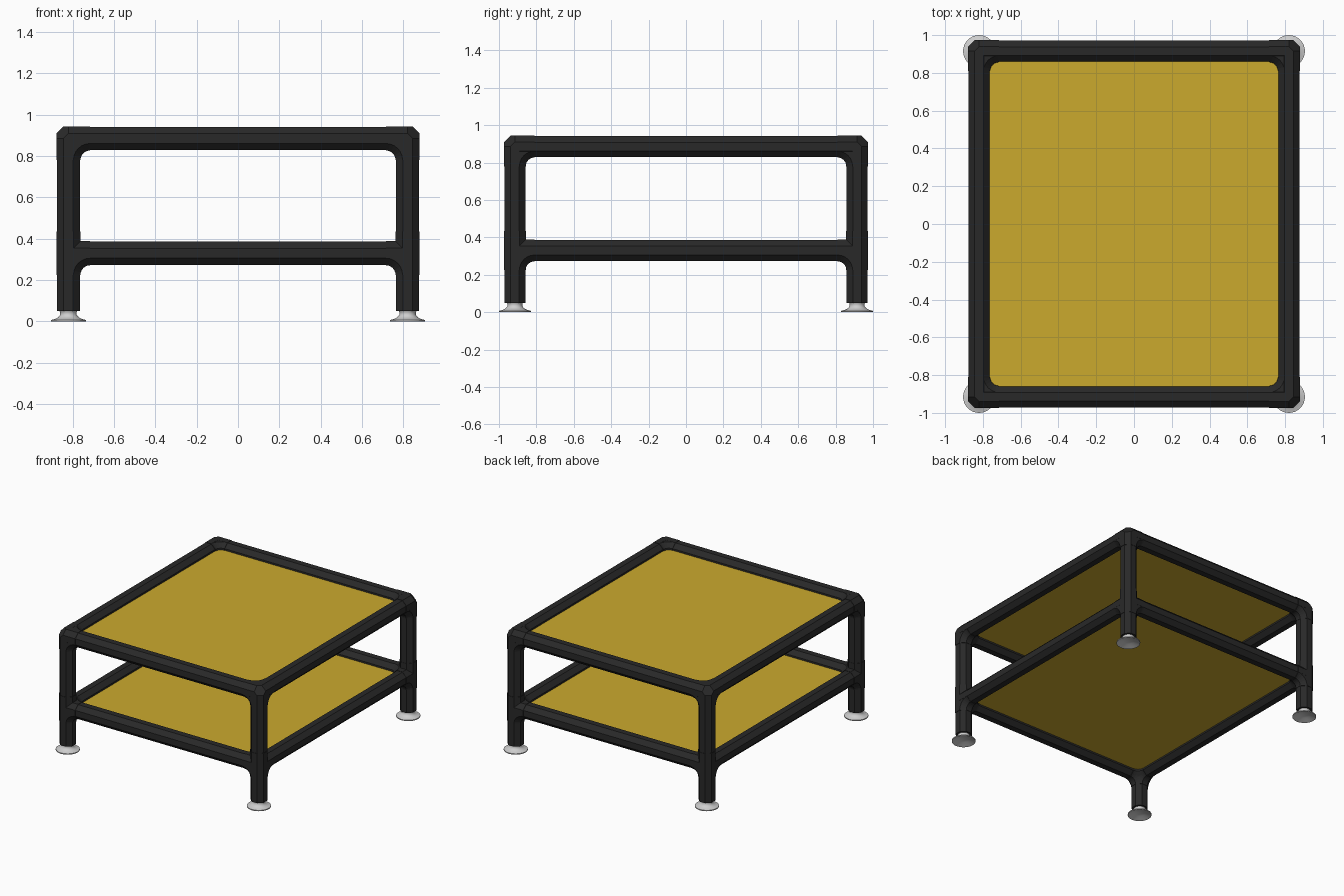
import bpy, bmesh, math
from mathutils import Vector, Matrix

cube = bpy.data.objects.get("Cube")
if cube:
    bpy.data.objects.remove(cube, do_unlink=True)

PX, PY = 0.82, 0.915        # post centres
TOP, LOW = 0.885, 0.33      # rail heights
HALF = 0.056                # half width of a tube
SLEEVE = 0.0585             # half width of a connector
REACH = 0.105               # connector arm length
X, Y, Z = Vector((1, 0, 0)), Vector((0, 1, 0)), Vector((0, 0, 1))


def material(name, colour, roughness):
    mat = bpy.data.materials.new(name)
    mat.use_nodes = True
    mat.diffuse_color = (*colour, 1)
    bsdf = mat.node_tree.nodes["Principled BSDF"]
    bsdf.inputs["Base Color"].default_value = (*colour, 1)
    bsdf.inputs["Roughness"].default_value = roughness
    return mat


BLACK = material("black plastic", (0.022, 0.022, 0.022), 0.6)
YELLOW = material("yellow panel", (0.60, 0.40, 0.027), 0.6)
GREY = material("clear grey rubber", (0.62, 0.62, 0.62), 0.4)


def finish(name, bm, mat, smooth=False):
    bmesh.ops.recalc_face_normals(bm, faces=bm.faces)
    mesh = bpy.data.meshes.new(name)
    bm.to_mesh(mesh)
    bm.free()
    mesh.materials.append(mat)
    obj = bpy.data.objects.new(name, mesh)
    bpy.context.collection.objects.link(obj)
    if smooth:
        for poly in mesh.polygons:
            poly.use_smooth = True
    return obj


def ring(bm, centre, u, v, half):
    """Octagon with flat sides facing u and v."""
    r = half / math.cos(math.pi / 8)
    angles = [math.pi / 8 + i * math.pi / 4 for i in range(8)]
    return [bm.verts.new(centre + (u * math.cos(a) + v * math.sin(a)) * r)
            for a in angles]


def skin(bm, rings):
    for a, b in zip(rings, rings[1:]):
        for i in range(8):
            j = (i + 1) % 8
            bm.faces.new((a[i], a[j], b[j], b[i]))
    bm.faces.new(rings[0])
    bm.faces.new(rings[-1])


def tube(bm, start, end, half):
    d = (end - start).normalized()
    u = X if abs(d.x) < 0.5 else Y
    v = d.cross(u)
    skin(bm, [ring(bm, p, u, v, half) for p in (start, end)])


def bend(bm, centre, a, b, half):
    """Quarter turn that fills the inside corner between arms a and b."""
    pivot = centre + (a + b) * REACH
    side = a.cross(b)
    rings = []
    for i in range(7):
        t = i / 6 * math.pi / 2
        out = -b * math.cos(t) - a * math.sin(t)
        rings.append(ring(bm, pivot + out * REACH, out, side, half))
    skin(bm, rings)


def connector(name, sx, sy, z, tee):
    bm = bmesh.new()
    c = Vector((sx * PX, sy * PY, z))
    ax, ay, down = -sx * X, -sy * Y, -Z
    for arm in (ax, ay, down):
        tube(bm, c, c + arm * REACH, SLEEVE)
    for a, b in ((ax, ay), (ax, down), (ay, down)):
        bend(bm, c, a, b, SLEEVE - 0.0005)
    if tee:
        tube(bm, c, c + Z * REACH, SLEEVE)
    else:
        # Faceted outer corner
        hub = [v for u, w in ((X, Y), (Y, Z), (Z, X))
               for v in ring(bm, c, u, w, SLEEVE)]
        hull = bmesh.ops.convex_hull(bm, input=hub)
        inner = [v for v in hull["geom_interior"]
                 if isinstance(v, bmesh.types.BMVert) and not v.link_faces]
        bmesh.ops.delete(bm, geom=inner, context="VERTS")
    finish(name, bm, BLACK)


def foot(name, sx, sy):
    profile = [(0.047, 0.056), (0.040, 0.046), (0.040, 0.032), (0.050, 0.020),
               (0.066, 0.012), (0.085, 0.007), (0.085, 0.0), (0.068, 0.005),
               (0.040, 0.016), (0.0, 0.022)]
    bm = bmesh.new()
    verts = [bm.verts.new((r, 0, z)) for r, z in profile]
    edges = [bm.edges.new(pair) for pair in zip(verts, verts[1:])]
    bmesh.ops.spin(bm, geom=verts + edges, cent=(0, 0, 0), axis=Z,
                   angle=math.tau, steps=32, use_merge=True)
    bmesh.ops.remove_doubles(bm, verts=bm.verts, dist=0.0002)
    bm.transform(Matrix.Translation((sx * PX, sy * PY, 0)))
    obj = finish(name, bm, GREY, smooth=True)
    bpy.context.view_layer.objects.active = obj
    obj.select_set(True)
    bpy.ops.object.shade_smooth_by_angle(angle=math.radians(45))
    obj.select_set(False)


def single_tube(name, start, end):
    bm = bmesh.new()
    tube(bm, Vector(start), Vector(end), HALF)
    finish(name, bm, BLACK)


# Posts, feet and connectors at the four corners
for sy, depth in ((-1, "front"), (1, "back")):
    for sx, side in ((-1, "right"), (1, "left")):
        tag = f"{depth}_{side}"
        single_tube(f"{tag}_post", (sx * PX, sy * PY, 0.05), (sx * PX, sy * PY, TOP - 0.05))
        foot(f"{tag}_suction_foot", sx, sy)
        connector(f"{tag}_top_corner", sx, sy, TOP, False)
        connector(f"{tag}_shelf_joint", sx, sy, LOW, True)

# Rails and panel of each level
for level, z in (("top", TOP), ("shelf", LOW)):
    for sy, depth in ((-1, "front"), (1, "back")):
        single_tube(f"{level}_{depth}_rail", (-PX + 0.05, sy * PY, z), (PX - 0.05, sy * PY, z))
    for sx, side in ((-1, "right"), (1, "left")):
        single_tube(f"{level}_{side}_rail", (sx * PX, -PY + 0.05, z), (sx * PX, PY - 0.05, z))
    bm = bmesh.new()
    bmesh.ops.create_cube(bm, size=1)
    bm.transform(Matrix.Translation((0, 0, z)) @ Matrix.Diagonal((2 * PX - 0.06, 2 * PY - 0.06, 0.02, 1)))
    finish(f"{level}_panel", bm, YELLOW)
